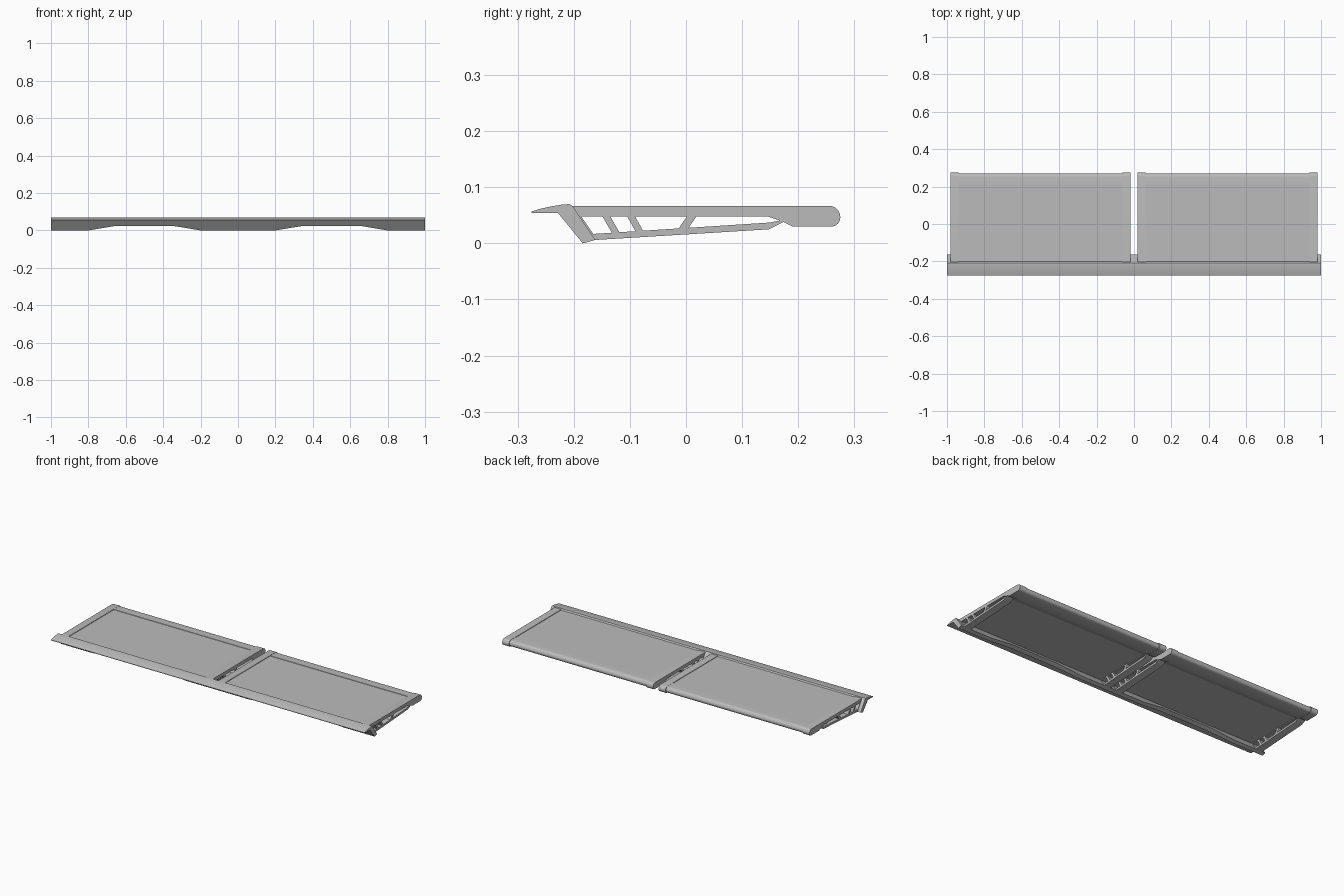
import bpy, bmesh, math

if "Cube" in bpy.data.objects:
    bpy.data.objects.remove(bpy.data.objects["Cube"], do_unlink=True)

GREY = (0.5, 0.5, 0.5, 1.0)
mat = bpy.data.materials.new("plain grey")
mat.use_nodes = True
mat.diffuse_color = GREY
mat.node_tree.nodes["Principled BSDF"].inputs["Base Color"].default_value = GREY


def loft(name, sections):
    """Skin a solid through (x, [(y, z), ...]) sections, with capped ends."""
    bm = bmesh.new()
    rings = [[bm.verts.new((x, y, z)) for y, z in pts] for x, pts in sections]
    n = len(rings[0])
    for a, b in zip(rings, rings[1:]):
        for i in range(n):
            j = (i + 1) % n
            bm.faces.new((a[i], a[j], b[j], b[i]))
    bm.faces.new(rings[0])
    bm.faces.new(rings[-1])
    bmesh.ops.recalc_face_normals(bm, faces=bm.faces)
    me = bpy.data.meshes.new(name)
    bm.to_mesh(me)
    bm.free()
    me.materials.append(mat)
    ob = bpy.data.objects.new(name, me)
    bpy.context.collection.objects.link(ob)
    bpy.ops.object.select_all(action='DESELECT')
    ob.select_set(True)
    bpy.context.view_layer.objects.active = ob
    bpy.ops.object.shade_smooth_by_angle(angle=math.radians(28))
    return ob


def extrude(name, profile, x0, x1):
    return loft(name, [(x0, profile), (x1, profile)])


def arc(cy, cz, r, a0, a1, n=6):
    return [(cy + r * math.cos(math.radians(a0 + (a1 - a0) * i / n)),
             cz + r * math.sin(math.radians(a0 + (a1 - a0) * i / n)))
            for i in range(n + 1)]


# Front rail: curved lip with a sloping skirt that rises in two shallow arches
def rail_section(t):
    front = (-0.228 + 0.044 * (1 - t), 0.054 * t)
    rear = (-0.162 - 0.040 * t, 0.006 + 0.060 * t)
    return [(-0.275, 0.054), (-0.275, 0.057), (-0.258, 0.062), (-0.240, 0.066),
            (-0.222, 0.069), (-0.208, 0.070), (-0.202, 0.066),
            rear, front, (-0.228, 0.054)]


stations = [(-1, 0), (-0.8, 0), (-0.65, 1), (-0.35, 1), (-0.2, 0),
            (0.2, 0), (0.35, 1), (0.65, 1), (0.8, 0), (1, 0)]
loft("front_rail", [(x, rail_section(0.46 * up)) for x, up in stations])

# Side frame profiles: top bar with rounded tail, lower chord and struts
top_bar = ([(-0.204, 0.048), (0.145, 0.048), (0.172, 0.039), (0.190, 0.030)]
           + arc(0.259, 0.046, 0.016, -90, 0) + arc(0.255, 0.047, 0.020, 0, 90)
           + [(-0.204, 0.067)])
lower_chord = [(-0.178, 0.004), (-0.162, 0.006), (0.148, 0.025), (0.174, 0.038),
               (0.170, 0.041), (0.148, 0.037), (-0.162, 0.017), (-0.185, 0.017)]
# Each strut: top y, bottom y, bottom z, width
struts = [(-0.202, -0.176, 0.012, 0.014), (-0.150, -0.130, 0.015, 0.014),
          (-0.106, -0.088, 0.018, 0.014), (0.003, -0.015, 0.024, 0.017)]

# Rear bar between the tails
rear_bar = ([(0.145, 0.049), (0.172, 0.040), (0.192, 0.032)]
            + arc(0.255, 0.047, 0.015, -90, 0) + arc(0.251, 0.047, 0.019, 0, 90)
            + [(0.207, 0.066), (0.205, 0.062), (0.160, 0.060)])

FRAME_W = 0.043
for side, label in ((1, "left"), (-1, "right")):
    inner, outer = 0.018 * side, 0.980 * side
    for x, d, place in ((inner, side, "inner"), (outer, -side, "outer")):
        x1 = x + d * FRAME_W
        name = f"{label}_{place}"
        extrude(f"{name}_frame_top", top_bar, x, x1)
        extrude(f"{name}_frame_chord", lower_chord, x, x1)
        for k, (yt, yb, zb, w) in enumerate(struts):
            extrude(f"{name}_strut_{k + 1}",
                    [(yt, 0.050), (yb, zb), (yb + w, zb), (yt + w, 0.050)], x, x1)
    a, b = inner + side * FRAME_W, outer - side * FRAME_W
    extrude(f"{label}_rear_bar", rear_bar, a, b)
    # Shelf panel, set slightly below the frame
    extrude(f"{label}_shelf_panel",
            [(-0.204, 0.052), (0.206, 0.052), (0.206, 0.064), (-0.204, 0.064)], a, b)
